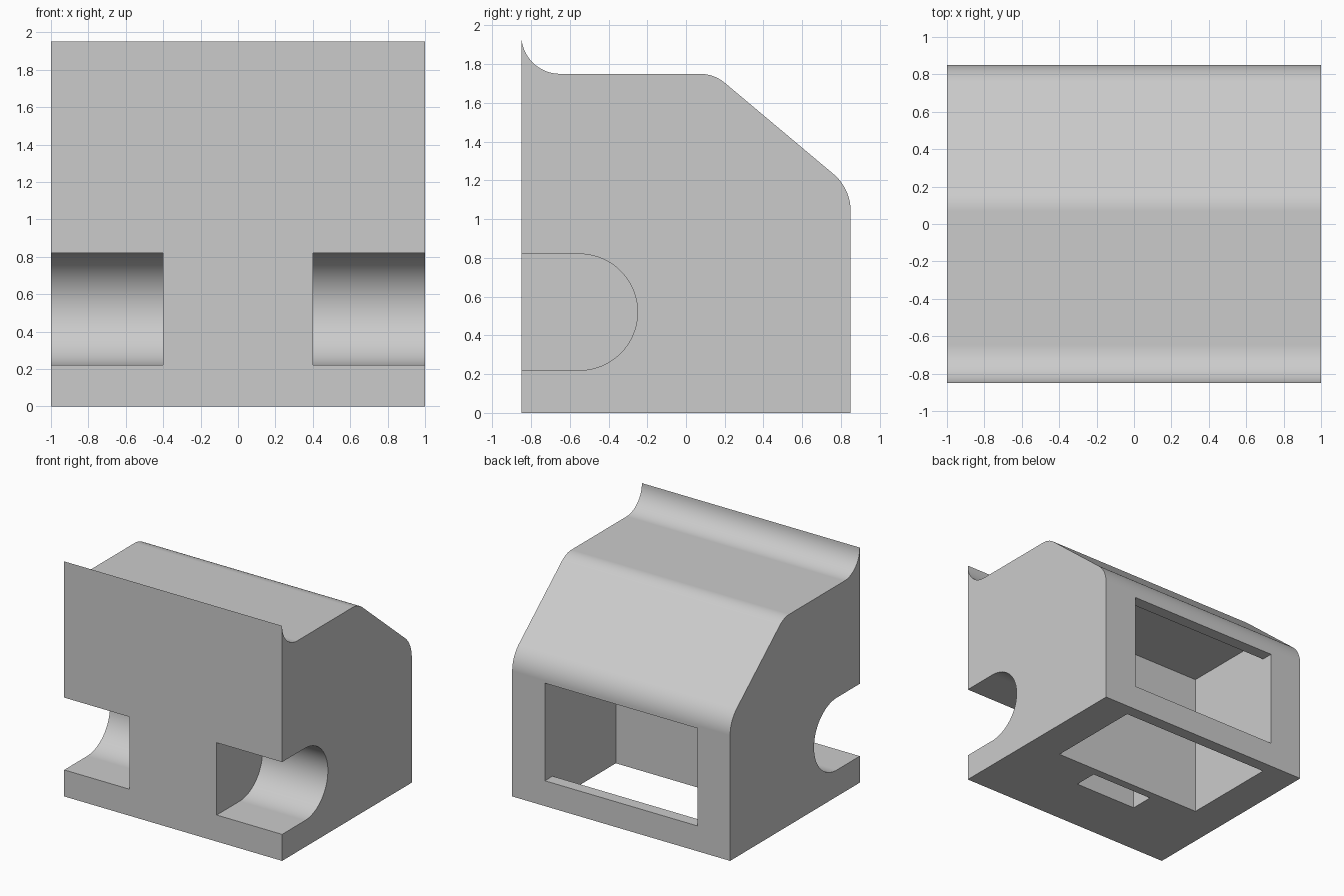
import bpy
import bmesh
from math import sin, cos, radians, tan, pi

default = bpy.data.objects.get("Cube")
if default:
    bpy.data.objects.remove(default, do_unlink=True)

grey = bpy.data.materials.new("plain grey")
grey.use_nodes = True
colour = (0.6, 0.6, 0.6, 1)
grey.diffuse_color = colour
grey.node_tree.nodes["Principled BSDF"].inputs["Base Color"].default_value = colour


def arc(cy, cz, radius, start, end, steps=16):
    """Points in the y-z plane, angles in degrees."""
    angles = [radians(start + (end - start) * i / steps) for i in range(steps + 1)]
    return [(cy + radius * cos(a), cz + radius * sin(a)) for a in angles]


def prism(name, profile, x0, x1):
    """Extrude a y-z profile along x."""
    bm = bmesh.new()
    face = bm.faces.new([bm.verts.new((x0, y, z)) for y, z in profile])
    new = bmesh.ops.extrude_face_region(bm, geom=[face])["geom"]
    moved = [v for v in new if isinstance(v, bmesh.types.BMVert)]
    bmesh.ops.translate(bm, verts=moved, vec=(x1 - x0, 0, 0))
    bmesh.ops.recalc_face_normals(bm, faces=bm.faces)
    mesh = bpy.data.meshes.new(name)
    bm.to_mesh(mesh)
    bm.free()
    mesh.materials.append(grey)
    obj = bpy.data.objects.new(name, mesh)
    bpy.context.collection.objects.link(obj)
    return obj


# Body outline: curled front lip, flat top, rounded slope, upright back
half_y, top, lip, slope = 0.85, 1.75, 0.2, 40
bend_y, top_r, back_r = 0.145, 0.2, 0.25
bend_z = top - (half_y - bend_y) * tan(radians(slope))
outline = [(-half_y, 0)]
outline += arc(lip - half_y, top + lip, lip, 180, 270)
outline += arc(bend_y - top_r * tan(radians(slope / 2)), top - top_r, top_r, 90, 90 - slope)
outline += arc(half_y - back_r, bend_z - back_r * tan(radians(45 - slope / 2)),
               back_r, 90 - slope, 0)
outline += [(half_y, 0)]
body = prism("body", outline, -1, 1)

# Inner chamber, open below and through the back window
chamber = [(-0.08, -0.1), (0.75, -0.1), (0.75, 0.21), (0.95, 0.21),
           (0.95, 1.02), (0.75, 1.02), (0.75, 1.2), (-0.08, 1.2)]
# Round-ended notches at the front corners, and a small slot underneath
notch = [(-0.95, 0.22)] + arc(-0.55, 0.52, 0.3, -90, 90, 40) + [(-0.95, 0.82)]
slot = [(-0.35, -0.1), (-0.15, -0.1), (-0.15, 0.5), (-0.35, 0.5)]
cutters = [prism("chamber_cutter", chamber, -0.7, 0.7),
           prism("left_notch_cutter", notch, 0.4, 1.1),
           prism("right_notch_cutter", notch, -1.1, -0.4),
           prism("slot_cutter", slot, -0.29, 0.29)]

bpy.context.view_layer.objects.active = body
for cutter in cutters:
    cutter.hide_render = True
    cut = body.modifiers.new(cutter.name, 'BOOLEAN')
    cut.operation, cut.solver, cut.object = 'DIFFERENCE', 'EXACT', cutter
    bpy.ops.object.modifier_apply(modifier=cut.name)
    bpy.data.objects.remove(cutter, do_unlink=True)

# Smooth curves, crisp corners
bpy.ops.object.select_all(action='DESELECT')
body.select_set(True)
bpy.ops.object.shade_smooth_by_angle(angle=radians(30))
weighted = body.modifiers.new("even_shading", 'WEIGHTED_NORMAL')
weighted.keep_sharp = True
